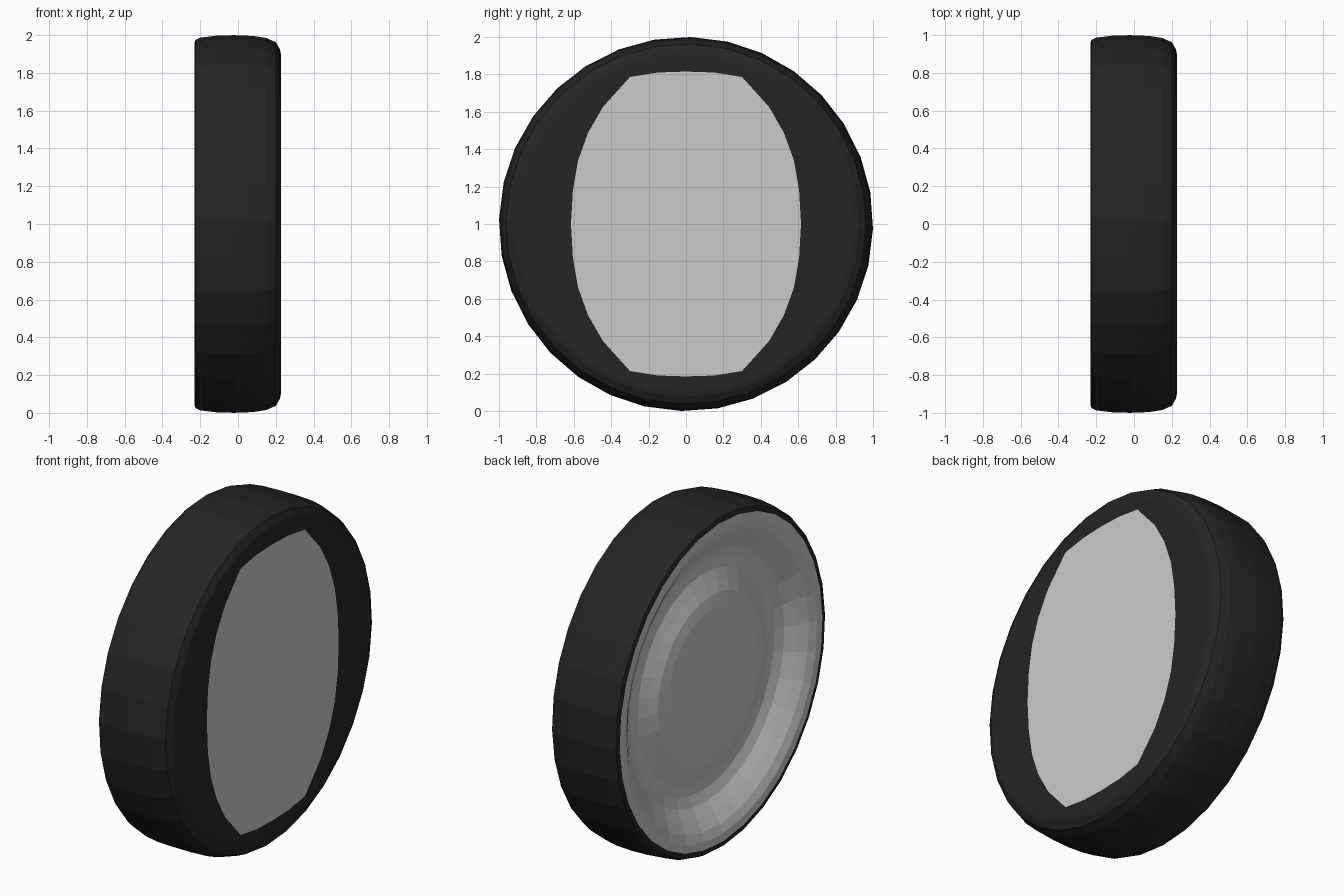
import bpy, bmesh, math

if "Cube" in bpy.data.objects:
    bpy.data.objects.remove(bpy.data.objects["Cube"])

SEG = 32      # sides around the wheel
CZ = 1.0      # axle height
FACE_X = 0.227


def finish(bm, name, mat=None):
    mesh = bpy.data.meshes.new(name)
    bm.to_mesh(mesh)
    bm.free()
    ob = bpy.data.objects.new(name, mesh)
    bpy.context.collection.objects.link(ob)
    if mat:
        mesh.materials.append(mat)
    return ob


def lathe(bm, profile):
    """Revolve (x, radius) points around the x axis; returns rings of verts."""
    rings = []
    for x, r in profile:
        if r == 0:
            rings.append([bm.verts.new((x, 0, CZ))] * SEG)
            continue
        angs = [math.pi / 2 - math.radians(1.5) + 2 * math.pi * i / SEG for i in range(SEG)]
        rings.append([bm.verts.new((x, r * math.cos(a), CZ + r * math.sin(a))) for a in angs])
    for a, b in zip(rings, rings[1:]):
        for i in range(SEG):
            j = (i + 1) % SEG
            quad = [a[i], b[i], b[j], a[j]]
            bm.faces.new(list(dict.fromkeys(quad)))
    return rings


def window_verts(bm):
    """Oval panel outline with blunt top and bottom, mirrored from one quarter."""
    q = [(0.615, 0), (0.605, 0.176), (0.578, 0.337), (0.524, 0.487),
         (0.444, 0.626), (0.30, 0.786), (0.15, 0.81), (0, 0.815)]
    half = q + [(-y, z) for y, z in reversed(q[:-1])]
    full = half + [(y, -z) for y, z in reversed(half[1:-1])]
    return [bm.verts.new((FACE_X, y, CZ + z)) for y, z in full]


rubber = bpy.data.materials.new("rubber")
rubber.diffuse_color = (0.018, 0.018, 0.018, 1)
rubber.use_nodes = True
rubber.node_tree.nodes["Principled BSDF"].inputs["Base Color"].default_value = rubber.diffuse_color

# tyre: tread, shoulders and back lip
bm = bmesh.new()
rings = lathe(bm, [(FACE_X, 0.90), (0.222, 0.925), (0.20, 0.963), (0.15, 0.985),
                   (0.08, 0.996), (-0.02, 1.0), (-0.12, 0.997), (-0.20, 0.987),
                   (-0.225, 0.975), (-0.23, 0.96), (-0.229, 0.945)])
# tyre: flat outer wall with an oval opening
hole = window_verts(bm)
edges = [bm.edges.new((hole[i], hole[(i + 1) % len(hole)])) for i in range(len(hole))]
edges += [bm.edges.get((rings[0][i], rings[0][(i + 1) % SEG])) for i in range(SEG)]
res = bmesh.ops.triangle_fill(bm, edges=edges, use_beauty=True, normal=(1, 0, 0))
for f in res["geom"]:
    if isinstance(f, bmesh.types.BMFace):
        f.normal_update()
        if f.normal.x < 0:
            f.normal_flip()
finish(bm, "tyre", rubber)

# flush grey panel filling the oval opening
bm = bmesh.new()
bm.faces.new(window_verts(bm))
finish(bm, "outer_panel")

# inner rim: broad flange, round groove and low raised hub on the back
bm = bmesh.new()
lathe(bm, [(-0.228, 0.95), (-0.226, 0.90), (-0.207, 0.85), (-0.17, 0.79),
           (-0.13, 0.73), (-0.108, 0.67), (-0.112, 0.61), (-0.135, 0.55),
           (-0.16, 0.49), (-0.174, 0.42), (-0.18, 0.33), (-0.182, 0)])
finish(bm, "inner_rim")
